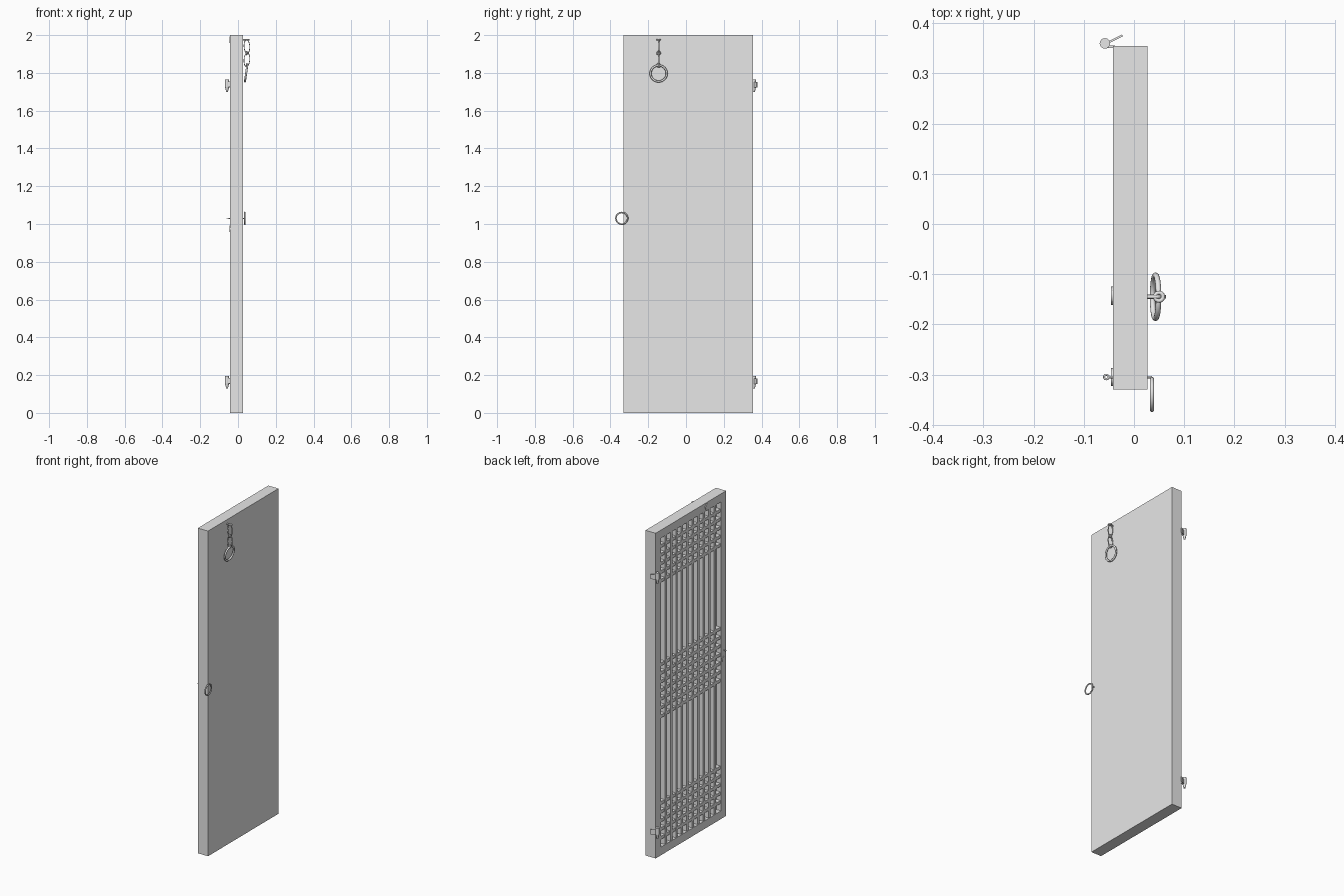
import bpy
from math import pi, radians
from mathutils import Vector

cube = bpy.data.objects.get("Cube")
if cube:
    bpy.data.objects.remove(cube, do_unlink=True)

grey = bpy.data.materials.new("plain_grey")
grey.use_nodes = True
grey.diffuse_color = (0.8, 0.8, 0.8, 1)
grey.node_tree.nodes["Principled BSDF"].inputs["Base Color"].default_value = (0.8, 0.8, 0.8, 1)

X0, X1 = -0.042, 0.027      # lattice face and flat face
Y0, Y1 = -0.33, 0.355       # handle edge and hinge edge
HEIGHT, BORDER, PITCH = 2.0, 0.05, 0.0532


def finish(name, smooth=False):
    ob = bpy.context.object
    ob.name = name
    ob.data.materials.clear()
    ob.data.materials.append(grey)
    if smooth:
        bpy.ops.object.shade_smooth_by_angle(angle=radians(40))
    return ob


def box(name, xs, ys, zs):
    lo, hi = Vector((xs[0], ys[0], zs[0])), Vector((xs[1], ys[1], zs[1]))
    bpy.ops.mesh.primitive_cube_add(size=1, location=(lo + hi) / 2)
    ob = finish(name)
    ob.scale = hi - lo
    return ob


def rod(name, a, b, r, r2=None, sides=16):
    a, b = Vector(a), Vector(b)
    bpy.ops.mesh.primitive_cone_add(vertices=sides, radius1=r, radius2=r if r2 is None else r2,
                                    depth=(b - a).length, location=(a + b) / 2)
    ob = finish(name, True)
    ob.rotation_euler = (b - a).to_track_quat("Z", "Y").to_euler()
    return ob


def ring(name, loc, radius, tube, rot, stretch=(1, 1, 1)):
    bpy.ops.mesh.primitive_torus_add(major_radius=radius, minor_radius=tube, major_segments=32,
                                     minor_segments=10, location=loc, rotation=rot)
    ob = finish(name, True)
    ob.scale = stretch
    return ob


# Backing panel and border frame
back = -0.012
box("back_panel", (back, X1), (Y0, Y1), (0, HEIGHT))
for name, y in (("handle_stile", Y0), ("hinge_stile", Y1 - BORDER)):
    box(name, (X0, back), (y, y + BORDER), (0, HEIGHT))
for name, z in (("bottom_rail", 0), ("top_rail", HEIGHT - BORDER)):
    box(name, (X0, back), (Y0 + BORDER, Y1 - BORDER), (z, z + BORDER))

# Lattice: upright bars, with crossbars in three bands
half = 0.0095
for i in range(1, 11):
    y = Y0 + BORDER + i * PITCH
    box("upright_bar", (X0 + 0.003, back), (y - half, y + half), (BORDER, HEIGHT - BORDER))
levels = [BORDER + k * PITCH for k in range(1, 6)]
levels += [HEIGHT - z for z in levels]
levels += [1.01 + k * PITCH for k in range(-3, 4)]
for z in levels:
    box("crossbar", (X0 + 0.004, back), (Y0 + BORDER, Y1 - BORDER), (z - half, z + half))

# Hinges: barrel, tapered pin and two leaves
for z in (0.13, 1.70):
    axis = (-0.058, 0.36)
    rod("hinge_barrel", (*axis, z + 0.025), (*axis, z + 0.065), 0.0105)
    rod("hinge_pin", (*axis, z), (*axis, z + 0.025), 0.005, 0.0105)
    box("door_leaf", (-0.058, -0.038), (0.351, 0.356), (z + 0.025, z + 0.055))
    leaf = box("wall_leaf", (-0.059, -0.021), (0.3655, 0.3695), (z + 0.022, z + 0.052))
    leaf.rotation_euler.z = radians(27)

# Pull ring with its staple and rear washer
rod("pull_staple", (-0.05, -0.305, 1.03), (0.036, -0.305, 1.03), 0.0025)
ring("pull_staple_eye", (-0.055, -0.305, 1.03), 0.0045, 0.002, (0, 0, 0))
ring("pull_ring", (0.036, -0.34, 1.03), 0.031, 0.004, (0, pi / 2, 0))

# Thin washers on the lattice face
for y, z in ((-0.305, 0.975), (-0.143, 1.975)):
    rod("rear_washer", (X0 - 0.004, y, z), (X0 + 0.001, y, z), 0.018, sides=12)

# Hanging chain with its staple, links and end ring
cy = -0.145
rod("chain_staple", (X1 - 0.002, cy, 1.975), (0.045, cy, 1.975), 0.004)
ring("chain_staple_eye", (0.05, cy, 1.975), 0.008, 0.004, (0, 0, 0))
for z, x, tilt in ((1.94, 0.047, -0.05), (1.87, 0.047, 0.08)):
    ring("chain_link", (x, cy, z), 0.036, 0.004, (pi / 2, tilt, 0), (0.42, 1, 1))
    link = bpy.context.object
    link.rotation_euler = (pi / 2, tilt, 0)
    link.scale = (0.42, 1, 1)
for z in (1.905, 1.84):
    ring("link_knot", (0.047, cy, z), 0.008, 0.004, (0, pi / 2, 0))
ring("chain_end_ring", (0.043, cy, 1.797), 0.043, 0.0055, (0, pi / 2 + 0.14, 0))
